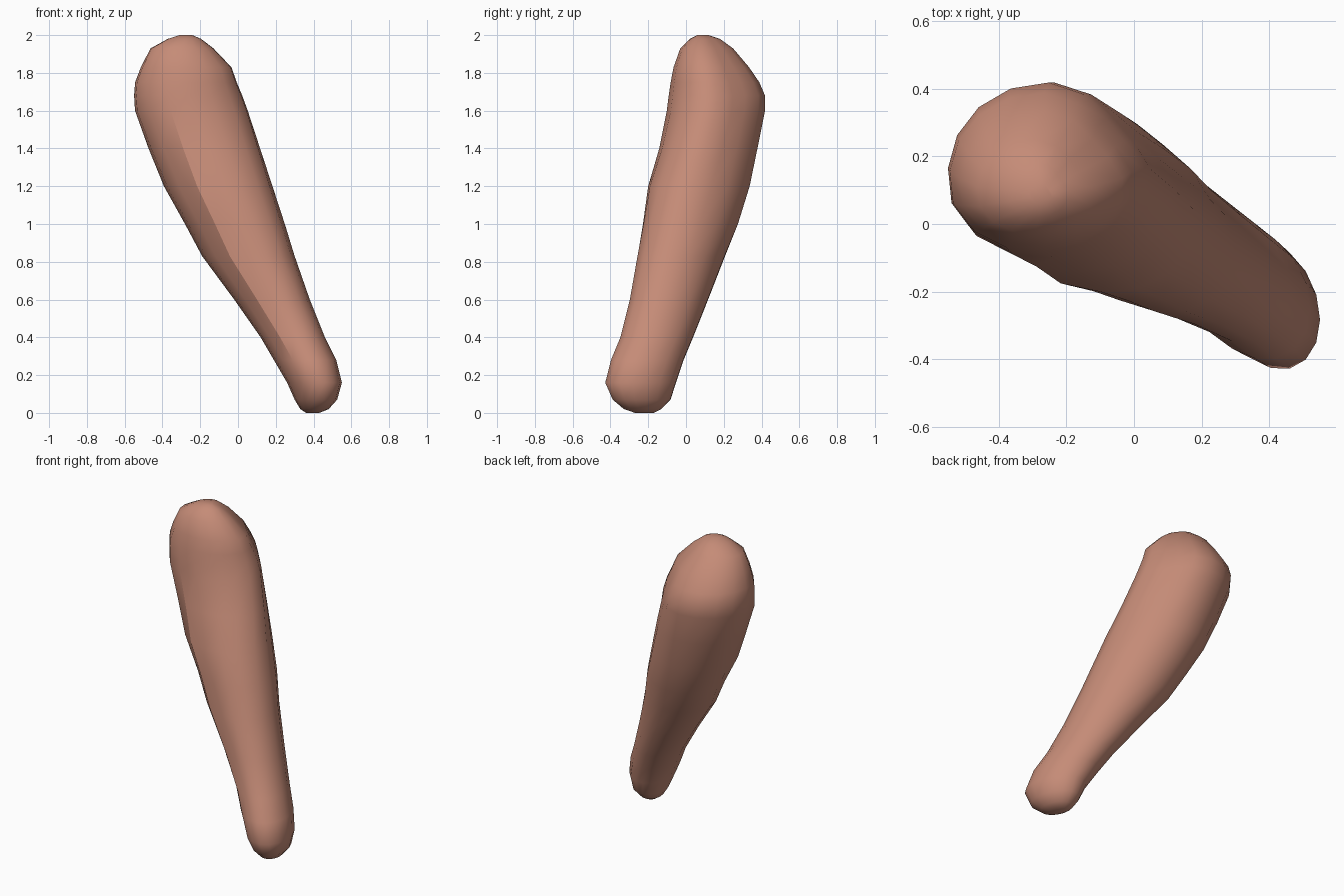
import bpy
import bmesh
from math import cos, sin, pi, radians

cube = bpy.data.objects.get("Cube")
if cube:
    bpy.data.objects.remove(cube, do_unlink=True)

SIDES = 16
RIDGE = radians(247.5)     # corner between the front and the underside
SHOULDER = radians(213)    # full side near the thick end
HOLLOW = radians(35)       # flattened side near the thick end

# Height, then the x range and y range of each cross-section
SECTIONS = [
    (0.0, .36, .43, -.27, -.17),
    (.02, .33, .48, -.33, -.13),
    (.07, .30, .525, -.39, -.08),
    (.16, .26, .55, -.43, -.05),
    (.28, .19, .52, -.40, -.01),
    (.4, .12, .46, -.35, .04),
    (.6, -.02, .38, -.30, .12),
    (.83, -.19, .30, -.26, .21),
    (1.0, -.28, .25, -.23, .28),
    (1.2, -.39, .19, -.20, .34),
    (1.4, -.47, .13, -.14, .38),
    (1.6, -.54, .07, -.10, .42),
    (1.68, -.545, .04, -.09, .42),
    (1.75, -.54, .01, -.08, .39),
    (1.83, -.51, -.02, -.065, .335),
    (1.93, -.46, -.12, -.03, .25),
    (1.98, -.37, -.19, .02, .18),
    (2.0, -.31, -.24, .06, .12),
]


def lobe(angle, centre, power):
    """Smooth bump that peaks at one direction around the section."""
    return max(0.0, cos(angle - centre)) ** power


def section_ring(bm, z, x0, x1, y0, y1):
    """Leaning oval ring with a ridge, a shoulder and a flattened side."""
    middle = max(0.0, 1 - abs(z - 0.95)) ** .5
    upper = min(1.0, max(0.0, (z - 0.9) / .7))
    lean = radians(-13) * (1 - upper)
    ring = []
    for i in range(SIDES):
        a = i * 2 * pi / SIDES
        r = 1 + .05 * middle * lobe(a, RIDGE, 20)
        r += upper * (.07 * lobe(a, SHOULDER, 8) - .2 * lobe(a, HOLLOW, 6))
        x = (x0 + x1) / 2 + (x1 - x0) / 2 * r * cos(a)
        y = (y0 + y1) / 2 + (y1 - y0) / 2 * r * sin(a + lean)
        ring.append(bm.verts.new((x, y, z)))
    return ring


# Tapered body lofted through the sections
bm = bmesh.new()
rings = [section_ring(bm, *section) for section in SECTIONS]
for low, high in zip(rings, rings[1:]):
    for i in range(SIDES):
        j = (i + 1) % SIDES
        bm.faces.new((low[i], low[j], high[j], high[i]))
bm.faces.new(list(reversed(rings[0])))
bm.faces.new(rings[-1])
for face in bm.faces:
    face.smooth = True

# Crisp ridge along the front corner
ridge = round(RIDGE / (2 * pi) * SIDES)
for low, high in zip(rings, rings[1:]):
    if low[ridge].co.z > .2 and high[ridge].co.z < 1.65:
        bm.edges.get((low[ridge], high[ridge])).smooth = False

mesh = bpy.data.meshes.new("tapered_body")
bm.to_mesh(mesh)
bm.free()
body = bpy.data.objects.new("tapered_body", mesh)
bpy.context.collection.objects.link(body)

# Single flesh colour
colour = (.56, .26, .185, 1)
flesh = bpy.data.materials.new("flesh_pink")
flesh.use_nodes = True
flesh.diffuse_color = colour
flesh.node_tree.nodes["Principled BSDF"].inputs["Base Color"].default_value = colour
mesh.materials.append(flesh)
